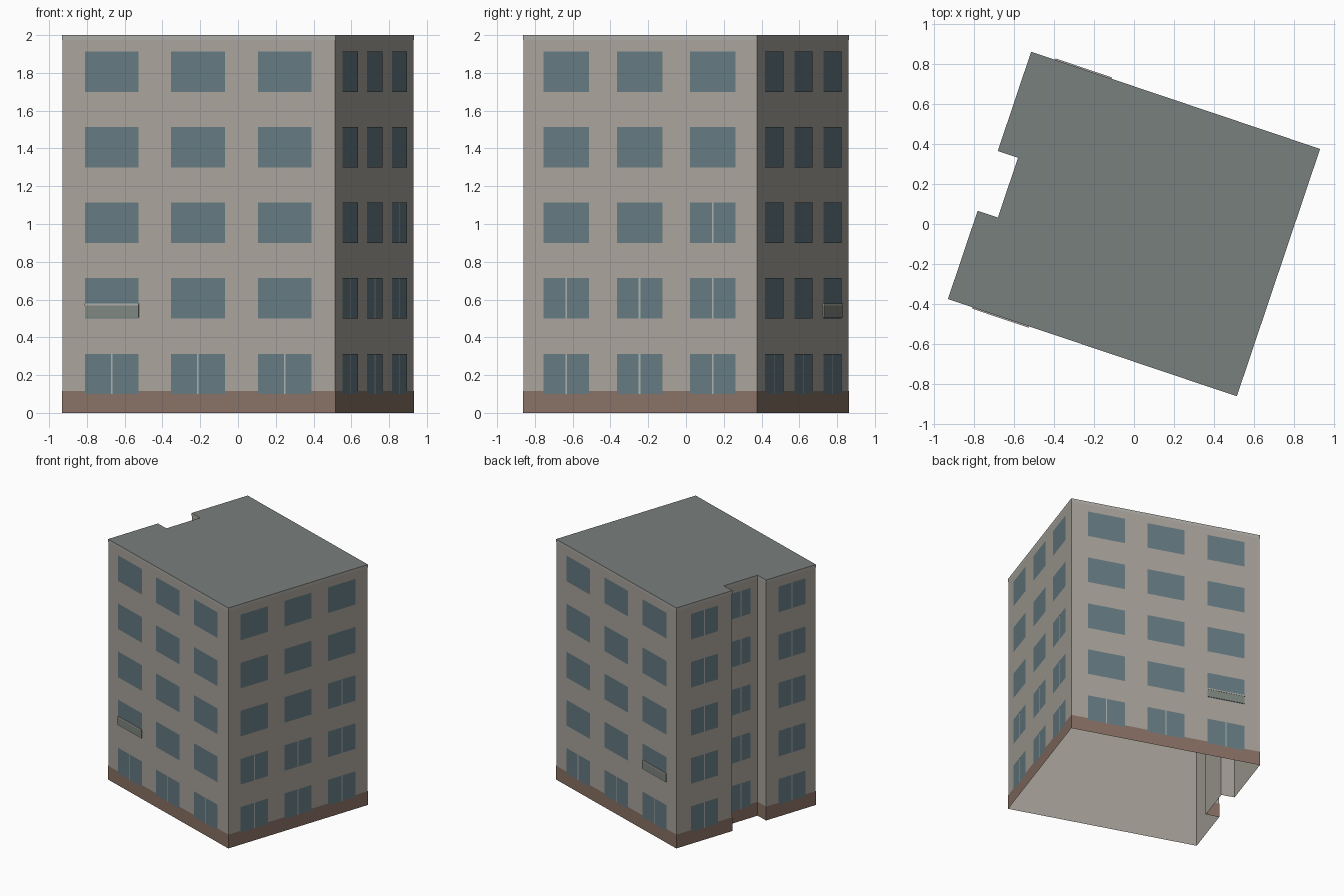
import bpy
from math import radians
from mathutils import Vector

if "Cube" in bpy.data.objects:
    bpy.data.objects.remove(bpy.data.objects["Cube"])

ROT = radians(-18.6)
HU, HV, H = 0.762, 0.652, 2.0
NU, N0, N1 = -0.655, -0.189, 0.131      # light-well notch in the left side

# counter-clockwise footprint in the building's own axes
PLAN = [Vector(p) for p in [(-HU, -HV), (HU, -HV), (HU, HV), (-HU, HV),
                            (-HU, N1), (NU, N1), (NU, N0), (-HU, N0)]]


def material(name, rgb):
    m = bpy.data.materials.new(name)
    m.diffuse_color = (*rgb, 1)
    m.use_nodes = True
    m.node_tree.nodes["Principled BSDF"].inputs["Base Color"].default_value = m.diffuse_color
    return m


WALL = material("wall", (0.40, 0.37, 0.33))
BASE = material("plinth", (0.25, 0.165, 0.13))
GLASS = material("glass", (0.13, 0.20, 0.225))
FRAME = material("frame", (0.42, 0.44, 0.43))
ROOF = material("roof", (0.19, 0.215, 0.205))
TRIM = material("trim", (0.42, 0.41, 0.38))
RAIL = material("balcony", (0.21, 0.24, 0.215))


def add(name, verts, faces, mat):
    me = bpy.data.meshes.new(name)
    me.from_pydata([tuple(v) for v in verts], [], faces)
    me.materials.append(mat)
    ob = bpy.data.objects.new(name, me)
    ob.rotation_euler.z = ROT
    bpy.context.collection.objects.link(ob)
    return ob


def outset(d):
    """Footprint pushed outwards by d (all corners are square)."""
    out = []
    n = len(PLAN)
    for i, p in enumerate(PLAN):
        a = (p - PLAN[i - 1]).normalized()
        b = (PLAN[(i + 1) % n] - p).normalized()
        out.append(p + d * Vector((a.y + b.y, -a.x - b.x)))
    return out


def ring(name, d, z0, z1, mat):
    """Vertical walls along the footprint."""
    pts = outset(d)
    n = len(pts)
    verts = [(*p, z) for z in (z0, z1) for p in pts]
    faces = [(i, (i + 1) % n, n + (i + 1) % n, n + i) for i in range(n)]
    return add(name, verts, faces, mat)


# shell, open underneath, with plinth band, top trim and flat roof
ring("walls", 0, 0, H, WALL)
ring("plinth", 0.002, 0, 0.115, BASE)
ring("roof_trim", 0.002, 1.975, H, TRIM)
add("roof", [(*p, H) for p in outset(0.002)], [tuple(range(len(PLAN)))], ROOF)


class Batch:
    """Collects flat panels lying on a wall."""

    def __init__(self):
        self.v, self.f = [], []

    def panel(self, side, c, w, z0, z1, d):
        o, t, nrm = side
        k = len(self.v)
        for s, z in ((-.5, z0), (.5, z0), (.5, z1), (-.5, z1)):
            p = o + t * (c + s * w) + nrm * d
            self.v.append((p.x, p.y, z))
        self.f.append((k, k + 1, k + 2, k + 3))

    def box(self, side, c, w, z0, z1, d):
        k = len(self.v)
        self.panel(side, c, w, z0, z1, 0)
        self.f.pop()
        self.panel(side, c, w, z0, z1, d)
        self.f += [(k + i, k + (i + 1) % 4, k + 4 + (i + 1) % 4, k + 4 + i) for i in range(4)]


def side(o, t):
    t = Vector(t)
    return Vector(o), t, Vector((t.y, -t.x))


front = side((0, -HV), (1, 0))
back = side((0, HV), (-1, 0))
right = side((HU, 0), (0, 1))
left = side((-HU, 0), (0, -1))
well = side((NU, 0), (0, -1))

# wall, window centres, window width, mullion test (floor, column)
rows = [
    (front, (-0.484, -0.003, 0.481), 0.300, lambda f, c: f == 0),
    (back, (-0.481, 0.003, 0.488), 0.300, lambda f, c: f == 0),
    (right, (-0.412, -0.002, 0.408), 0.254, lambda f, c: f < 2 or (f == 2 and c == 2)),
    (left, (-0.390, 0.430), 0.254, lambda f, c: True),
    (well, (0.030,), 0.180, lambda f, c: True),
]
glass, bars = Batch(), Batch()
for wall, centres, w, has_bar in rows:
    for f in range(5):
        z = 0.1 + 0.4 * f
        for c, u in enumerate(centres):
            glass.panel(wall, u, w, z, z + 0.213, 0.003)
            if has_bar(f, c):
                bars.panel(wall, u, 0.009, z, z + 0.213, 0.004)
add("windows", glass.v, glass.f, GLASS)
add("mullions", bars.v, bars.f, FRAME)

# shallow balcony guards on front and back, with a thin handrail
guard, rail = Batch(), Batch()
for wall, u in ((front, -0.484), (back, 0.488)):
    guard.box(wall, u, 0.30, 0.505, 0.568, 0.007)
    rail.box(wall, u, 0.30, 0.568, 0.578, 0.009)
add("balcony_guards", guard.v, guard.f, RAIL)
add("balcony_handrails", rail.v, rail.f, TRIM)
